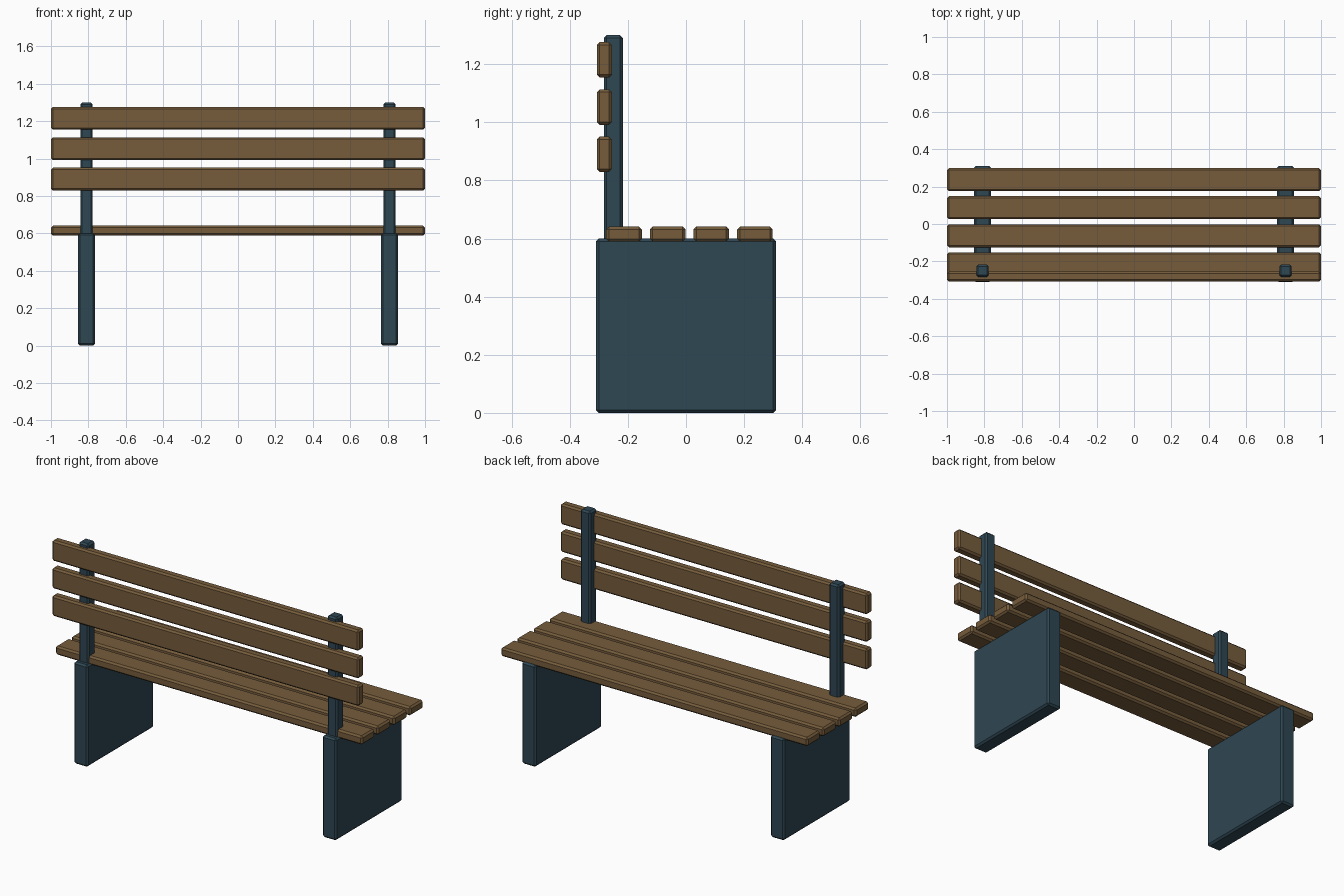
import bpy
import bmesh

if "Cube" in bpy.data.objects:
    bpy.data.objects.remove(bpy.data.objects["Cube"])


def material(name, rgb):
    m = bpy.data.materials.new(name)
    m.diffuse_color = (*rgb, 1.0)
    m.use_nodes = True
    m.node_tree.nodes["Principled BSDF"].inputs["Base Color"].default_value = m.diffuse_color
    return m


wood = material("brown wood", (0.18, 0.107, 0.045))
metal = material("dark slate blue", (0.028, 0.063, 0.087))


def box(name, center, size, mat, bevel=0.01):
    """Box with chamfered edges, flat shaded."""
    bm = bmesh.new()
    bmesh.ops.create_cube(bm, size=1.0)
    for v in bm.verts:
        v.co = [c * s for c, s in zip(v.co, size)]
    bmesh.ops.bevel(bm, geom=bm.edges[:], offset=bevel, segments=1,
                    profile=0.5, affect='EDGES')
    mesh = bpy.data.meshes.new(name)
    bm.to_mesh(mesh)
    bm.free()
    mesh.materials.append(mat)
    ob = bpy.data.objects.new(name, mesh)
    ob.location = center
    bpy.context.collection.objects.link(ob)
    return ob


# Side panels and the backrest posts standing on them
for side, x in (("left", -0.81), ("right", 0.81)):
    box(f"{side}_leg_panel", (x, 0, 0.30), (0.09, 0.62, 0.60), metal)
    box(f"{side}_back_post", (x, -0.25, 0.945), (0.066, 0.066, 0.71), metal)

# Seat slats
for i in range(4):
    box(f"seat_slat_{i + 1}", (0, -0.213 + 0.15 * i, 0.615),
        (2.0, 0.123, 0.052), wood)

# Backrest slats, fixed to the -y side of the posts
for i in range(3):
    box(f"back_slat_{i + 1}", (0, -0.281, 0.89 + 0.1625 * i),
        (2.0, 0.052, 0.122), wood)
